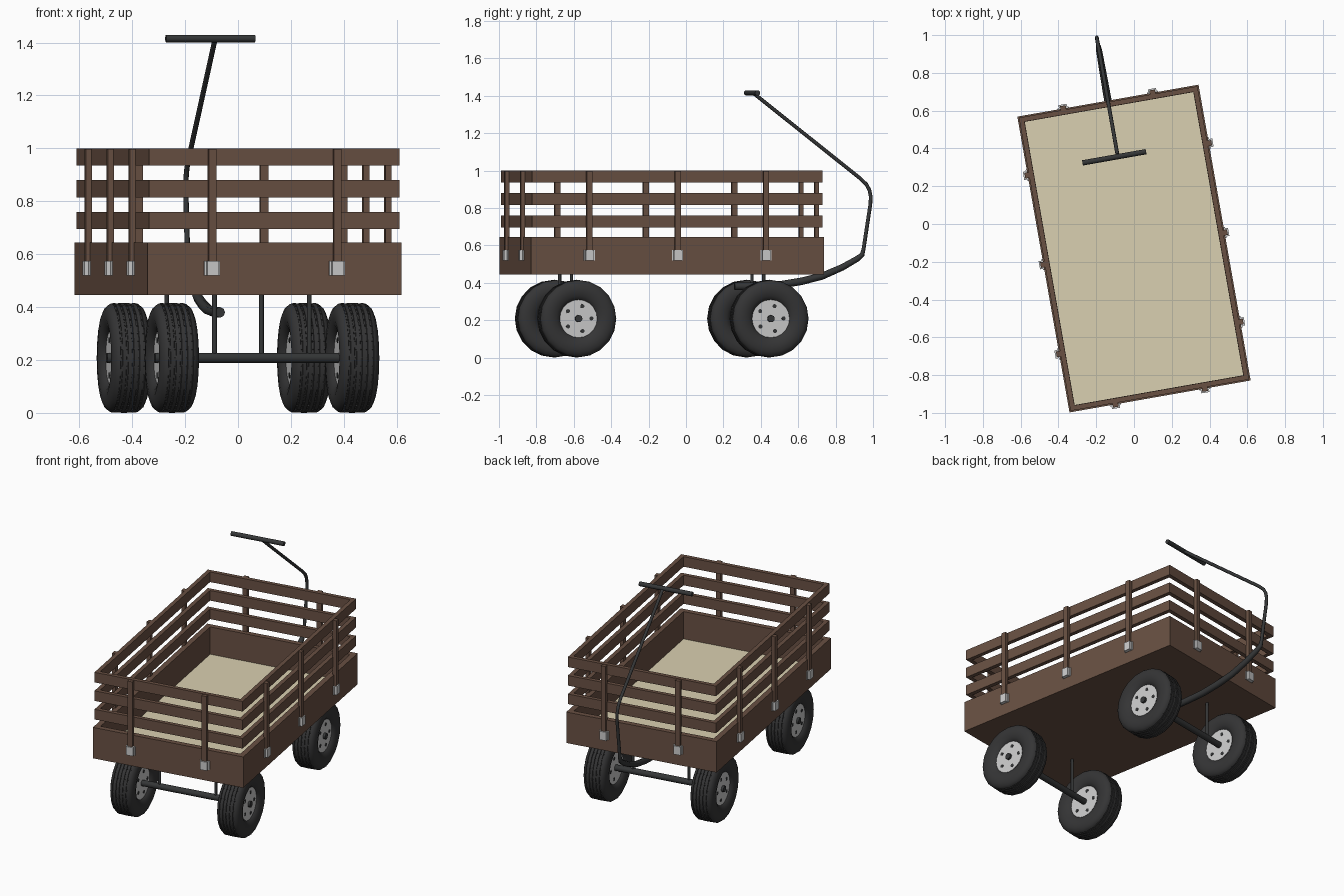
import bpy, bmesh, math
from mathutils import Matrix, Vector

if "Cube" in bpy.data.objects:
    bpy.data.objects.remove(bpy.data.objects["Cube"])

# Whole wagon is turned 10 degrees about z
M = Matrix.Translation((0, -0.13, 0)) @ Matrix.Rotation(math.radians(10), 4, 'Z')
HW, HL, T = 0.487, 0.795, 0.034          # body half width, half length, board thickness


def material(name, rgb):
    m = bpy.data.materials.new(name)
    m.diffuse_color = (*rgb, 1)
    m.use_nodes = True
    m.node_tree.nodes["Principled BSDF"].inputs["Base Color"].default_value = m.diffuse_color
    return m


WOOD = material("brown_wood", (0.14, 0.08, 0.055))
PALE = material("pale_floor", (0.70, 0.63, 0.44))
DARK = material("dark_metal", (0.035, 0.037, 0.038))
RUBBER = material("rubber", (0.035, 0.035, 0.036))


def finish(name, bm, mat=None, smooth=False):
    bmesh.ops.recalc_face_normals(bm, faces=bm.faces)
    bm.transform(M)
    me = bpy.data.meshes.new(name)
    bm.to_mesh(me)
    bm.free()
    ob = bpy.data.objects.new(name, me)
    bpy.context.collection.objects.link(ob)
    if mat:
        me.materials.append(mat)
    if smooth:
        bpy.ops.object.select_all(action='DESELECT')
        ob.select_set(True)
        bpy.context.view_layer.objects.active = ob
        bpy.ops.object.shade_smooth_by_angle(angle=math.radians(32))
    return ob


def box(bm, lo, hi):
    lo, hi = Vector(lo), Vector(hi)
    mat = Matrix.Translation((lo + hi) / 2) @ Matrix.Diagonal((*(hi - lo), 1))
    bmesh.ops.create_cube(bm, size=1, matrix=mat)


def rod(bm, a, b, r, n=16):
    a, b = Vector(a), Vector(b)
    rot = (b - a).to_track_quat('Z', 'Y').to_matrix().to_4x4()
    bmesh.ops.create_cone(bm, cap_ends=True, segments=n, radius1=r, radius2=r,
                          depth=(b - a).length, matrix=Matrix.Translation((a + b) / 2) @ rot)


def frame(name, hw, hl, t, z0, z1):
    """Four boards around the body."""
    bm = bmesh.new()
    for s in (-1, 1):
        x, y = sorted((s * hw, s * (hw - t))), sorted((s * hl, s * (hl - t)))
        box(bm, (x[0], -hl, z0), (x[1], hl, z1))
        box(bm, (-hw + t, y[0], z0), (hw - t, y[1], z1))
    finish(name, bm, WOOD)


# Body: low walls, floor and three slat rails
frame("body_walls", HW, HL, T, 0.445, 0.645)
bm = bmesh.new()
box(bm, (-HW + T, -HL + T, 0.445), (HW - T, HL - T, 0.46))
finish("body_underside", bm, WOOD)
bm = bmesh.new()
box(bm, (-HW + T, -HL + T, 0.46), (HW - T, HL - T, 0.468))
finish("floor_panel", bm, PALE)
for i, z in enumerate((0.695, 0.815, 0.935)):
    frame(f"slat_rail_{i + 1}", HW - 0.007, HL - 0.007, 0.026, z, z + 0.065)

# Upright posts and the metal brackets holding them
spots = [(s * HW, y, 'x', s) for s in (-1, 1) for y in (-0.48, 0, 0.48)]
spots += [(x, s * HL, 'y', s) for s in (-1, 1) for x in (-0.24, 0.24)]
posts, brackets = bmesh.new(), bmesh.new()


def against_wall(bm, spot, half, inner, outer, z0, z1):
    x, y, axis, s = spot
    a, b = sorted((s * inner, s * outer))
    if axis == 'x':
        box(bm, (x + a, y - half, z0), (x + b, y + half, z1))
    else:
        box(bm, (x - half, y + a, z0), (x + half, y + b, z1))


for spot in spots:
    against_wall(posts, spot, 0.015, -0.008, 0.015, 0.525, 0.997)
    against_wall(brackets, spot, 0.03, -0.002, 0.006, 0.52, 0.575)
    against_wall(brackets, spot, 0.022, 0.0, 0.022, 0.52, 0.575)
finish("upright_posts", posts, WOOD)
finish("post_brackets", brackets)

# Axles with vertical struts up to the body
WY, WX, WZ = 0.522, 0.346, 0.208
for name, y in (("front", -WY), ("back", WY)):
    bm = bmesh.new()
    rod(bm, (-WX - 0.066, y, WZ), (WX + 0.066, y, WZ), 0.019)
    for x in (-0.182, 0.182):
        rod(bm, (x, y, WZ), (x, y, 0.45), 0.009, 12)
    finish(f"{name}_axle", bm, DARK, True)


def tire(name, cx, cy):
    """Lathed tire with rows of small slots cut in the tread."""
    side = [(0.046, 0.098), (0.056, 0.104), (0.068, 0.122), (0.075, 0.15),
            (0.073, 0.178), (0.064, 0.196), (0.055, 0.203)]
    bands = [v for c in (0.044, 0.022) for v in ((c + 0.004, 0.206), (c - 0.004, 0.207))]
    half = side + bands + [(0.004, 0.208)]
    prof = half + [(-x, r) for x, r in reversed(half)]
    slots = {7, 9, 11, 13, 15}
    slots = {i for i in range(len(prof)) if abs(prof[i][0] - prof[(i + 1) % len(prof)][0] - 0.008) < 1e-5
             and prof[i][1] > 0.2055}
    bm = bmesh.new()
    n, rings = 40, []
    for k in range(n):
        a = 2 * math.pi * k / n
        f = math.cos(math.pi / 20) if k % 2 else 1      # keeps a 20-sided outline
        rings.append([bm.verts.new((cx + x, cy + f * r * math.sin(a), WZ - f * r * math.cos(a)))
                      for x, r in prof])
    cut = []
    for k in range(n):
        p, q = rings[k], rings[(k + 1) % n]
        for i in range(len(prof)):
            j = (i + 1) % len(prof)
            face = bm.faces.new((p[i], p[j], q[j], q[i]))
            if i in slots:
                cut.append(face)
    bmesh.ops.recalc_face_normals(bm, faces=bm.faces)
    bmesh.ops.inset_individual(bm, faces=cut, thickness=0.0015, depth=-0.004)
    finish(name, bm, RUBBER, True)


# Four wheels: tire, grey disc rim, dark bolts and hub
for fb, sy in (("front", -1), ("back", 1)):
    for lr, sx in (("left", -1), ("right", 1)):
        cx, cy, tag = sx * WX, sy * WY, f"{fb}_{lr}"
        tire(f"{tag}_tire", cx, cy)
        bm = bmesh.new()
        rod(bm, (cx - 0.052, cy, WZ), (cx + 0.052, cy, WZ), 0.103, 20)
        finish(f"{tag}_rim", bm, None, True)
        bm = bmesh.new()
        for k in range(5):
            a = 2 * math.pi * k / 5 + 0.3
            y, z = cy + 0.07 * math.sin(a), WZ + 0.07 * math.cos(a)
            rod(bm, (cx - 0.054, y, z), (cx + 0.054, y, z), 0.011, 10)
        finish(f"{tag}_bolts", bm, DARK)

# Bent pull handle: thick under the body, thin above
path = [(0.395, 0.38, 2.0), (0.53, 0.382, 2.0), (0.65, 0.39, 2.0), (0.76, 0.408, 2.0),
        (0.87, 0.435, 1.9), (0.98, 0.482, 1.75), (1.06, 0.527, 1.6), (1.088, 0.549, 1.35),
        (1.096, 0.58, 1.05), (1.133, 0.82, 1.0), (1.135, 0.86, 1.0), (1.128, 0.895, 1.0),
        (1.112, 0.925, 1.0), (1.075, 0.96, 1.0), (0.505, 1.408, 1.0)]
cu = bpy.data.curves.new("pull_handle", 'CURVE')
cu.dimensions = '3D'
cu.bevel_depth, cu.bevel_resolution, cu.use_fill_caps = 0.01, 2, True
sp = cu.splines.new('POLY')
sp.points.add(len(path) - 1)
for p, (y, z, r) in zip(sp.points, path):
    p.co, p.radius = (0, y, z, 1), r
sp.use_smooth = True
handle = bpy.data.objects.new("pull_handle", cu)
handle.matrix_world = M
cu.materials.append(DARK)
bpy.context.collection.objects.link(handle)
bpy.ops.object.select_all(action='DESELECT')
handle.select_set(True)
bpy.context.view_layer.objects.active = handle
bpy.ops.object.convert(target='MESH')

# Cross grip
bm = bmesh.new()
rod(bm, (-0.19, 0.494, 1.415), (0.152, 0.494, 1.415), 0.014)
finish("handle_grip", bm, DARK, True)
